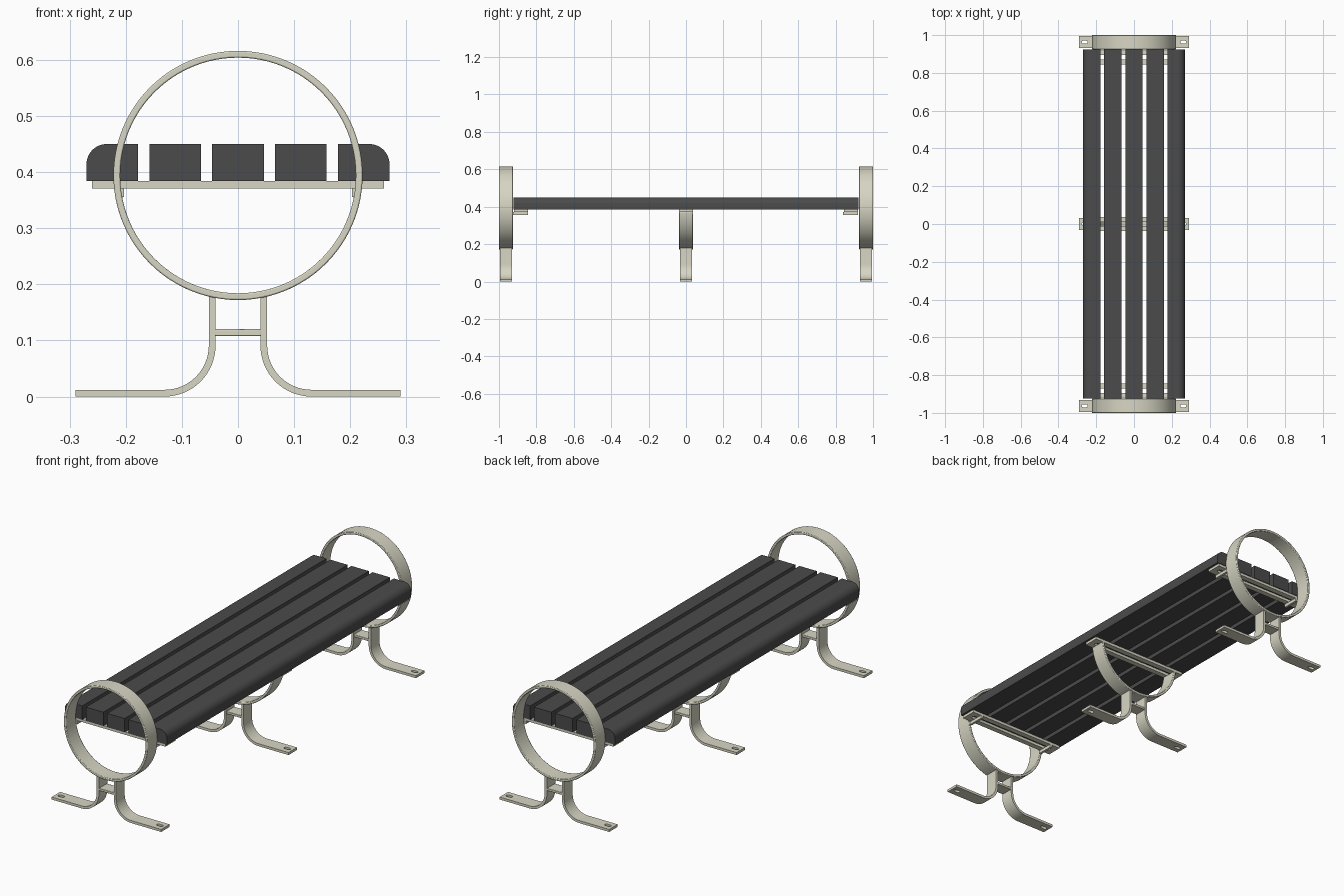
import bpy, bmesh
from math import sin, cos, pi, asin

if "Cube" in bpy.data.objects:
    bpy.data.objects.remove(bpy.data.objects["Cube"])


def material(name, col):
    m = bpy.data.materials.new(name)
    m.diffuse_color = (*col, 1)
    m.use_nodes = True
    m.node_tree.nodes["Principled BSDF"].inputs["Base Color"].default_value = m.diffuse_color
    return m


METAL = material("painted_metal", (0.68, 0.67, 0.55))
DARK = material("dark_slats", (0.07, 0.07, 0.07))


def finish(ob, mat, bevel=0.0, mirror=False):
    ob.data.materials.append(mat)
    if bevel:
        b = ob.modifiers.new("bevel", 'BEVEL')
        b.width, b.segments, b.limit_method = bevel, 2, 'ANGLE'
        b.angle_limit = 0.7
    if mirror:
        m = ob.modifiers.new("mirror", 'MIRROR')
        m.use_mirror_merge = False
    bpy.ops.object.select_all(action='DESELECT')
    bpy.context.view_layer.objects.active = ob
    ob.select_set(True)
    bpy.ops.object.shade_smooth_by_angle(angle=0.6)


def mesh_object(name, bm):
    bmesh.ops.recalc_face_normals(bm, faces=bm.faces[:])
    me = bpy.data.meshes.new(name)
    bm.to_mesh(me)
    bm.free()
    ob = bpy.data.objects.new(name, me)
    bpy.context.collection.objects.link(ob)
    return ob


def prism(name, pts, y0, y1, axis='y'):
    """Extrude an outline: x,z along y, or x,y along z."""
    bm = bmesh.new()
    put = (lambda p, d: (p[0], d, p[1])) if axis == 'y' else (lambda p, d: (p[0], p[1], d))
    a = [bm.verts.new(put(p, y0)) for p in pts]
    b = [bm.verts.new(put(p, y1)) for p in pts]
    bm.faces.new(a)
    bm.faces.new(b)
    for i in range(len(pts)):
        j = (i + 1) % len(pts)
        bm.faces.new((a[i], a[j], b[j], b[i]))
    return mesh_object(name, bm)


def band(name, inner, outer, y0, y1, closed=False):
    """Flat bar bent along a path, given by its two edges in x,z."""
    bm = bmesh.new()
    rows = [[bm.verts.new((p[0], y, p[1])) for p, y in ((i, y0), (o, y0), (o, y1), (i, y1))]
            for i, o in zip(inner, outer)]
    n = len(rows)
    for k in range(n if closed else n - 1):
        r, s = rows[k], rows[(k + 1) % n]
        for c in range(4):
            d = (c + 1) % 4
            bm.faces.new((r[c], r[d], s[d], s[c]))
    if not closed:
        bm.faces.new(rows[0])
        bm.faces.new(rows[-1])
    return mesh_object(name, bm)


def rect(x0, x1, z0, z1):
    return [(x0, z0), (x1, z0), (x1, z1), (x0, z1)]


def arc(cx, cz, r, a0, a1, n, last=True):
    return [(cx + r * cos(a0 + (a1 - a0) * k / n), cz + r * sin(a0 + (a1 - a0) * k / n))
            for k in range(n + (1 if last else 0))]


def cut_slot(ob, x0, x1, y, r, z0, z1):
    """Cut a round-ended slot through a flat plate."""
    pts = arc(x1 - r, y, r, -pi / 2, pi / 2, 8) + arc(x0 + r, y, r, pi / 2, 3 * pi / 2, 8)
    cutter = prism("slot_cutter", pts, z0, z1, 'z')
    cutter.hide_render = True
    m = ob.modifiers.new("slot", 'BOOLEAN')
    m.operation, m.object, m.solver = 'DIFFERENCE', cutter, 'EXACT'
    bpy.context.view_layer.objects.active = ob
    bpy.ops.object.modifier_apply(modifier="slot")
    bpy.data.objects.remove(cutter)


RING_Z, R_OUT, R_IN = 0.394, 0.222, 0.210

# slats: three plain ones and an outer pair with rounded shoulders
for i, x in enumerate((-0.112, 0, 0.112)):
    s = prism(f"slat_{i + 1}", rect(x - 0.046, x + 0.046, 0.384, 0.45), -0.923, 0.923)
    finish(s, DARK)
edge = [(0.178, 0.384), (0.27, 0.384)] + arc(0.234, 0.414, 0.036, 0, pi / 2, 10) + [(0.178, 0.45)]
finish(prism("outer_slats", edge, -0.923, 0.923), DARK, mirror=True)

for name, y in (("front", -0.9625), ("middle", 0.0), ("back", 0.9625)):
    w0, w1 = y - 0.0375, y + 0.0375

    # full armrest ring at the ends, half ring under the middle
    if y:
        ring = band(name + "_ring", arc(0, RING_Z, R_IN, 0, 2 * pi, 96, False),
                    arc(0, RING_Z, R_OUT, 0, 2 * pi, 96, False), w0, w1, True)
    else:
        t = asin((RING_Z - 0.372) / R_OUT)
        ring = band(name + "_half_ring", arc(0, RING_Z, R_IN, pi + t, 2 * pi - t, 48),
                    arc(0, RING_Z, R_OUT, pi + t, 2 * pi - t, 48), w0, w1)
    finish(ring, METAL, 0.0025)

    # slotted plate carrying the slats
    py = y - 0.08 * (1 if y > 0 else -1 if y < 0 else 0)
    plate = prism(name + "_seat_plate", rect(-0.26, 0.26, 0.371, 0.384), py - 0.037, py + 0.037)
    cut_slot(plate, -0.235, 0.235, py, 0.011, 0.36, 0.40)
    finish(plate, METAL)
    if y:
        tab = prism(name + "_ring_tabs", rect(0.203, 0.214, 0.356, 0.372), py - 0.042, py + 0.037)
        finish(tab, METAL, mirror=True)

    # pair of bent legs with bolt slots in the feet
    cx, cz = 0.131, 0.087
    inner = [(0.040, 0.178)] + arc(cx, cz, 0.085 + 0.006, pi, 1.5 * pi, 16)
    outer = [(0.052, 0.178)] + arc(cx, cz, 0.085 - 0.006, pi, 1.5 * pi, 16)
    zb = cz - 0.091
    shift = -zb
    fix = lambda ps: [(px, pz + shift if k else pz) for k, (px, pz) in enumerate(ps)]
    inner = fix(inner) + [(0.29, 0.0)]
    outer = fix(outer) + [(0.29, 0.012)]
    leg = band(name + "_legs", inner, outer, y - 0.032, y + 0.032)
    cut_slot(leg, 0.245, 0.277, y, 0.008, -0.02, 0.03)
    finish(leg, METAL, mirror=True)

    # brace between the legs
    brace = prism(name + "_leg_brace", rect(-0.041, 0.041, 0.108, 0.12), y - 0.03, y + 0.03)
    finish(brace, METAL, 0.002)
